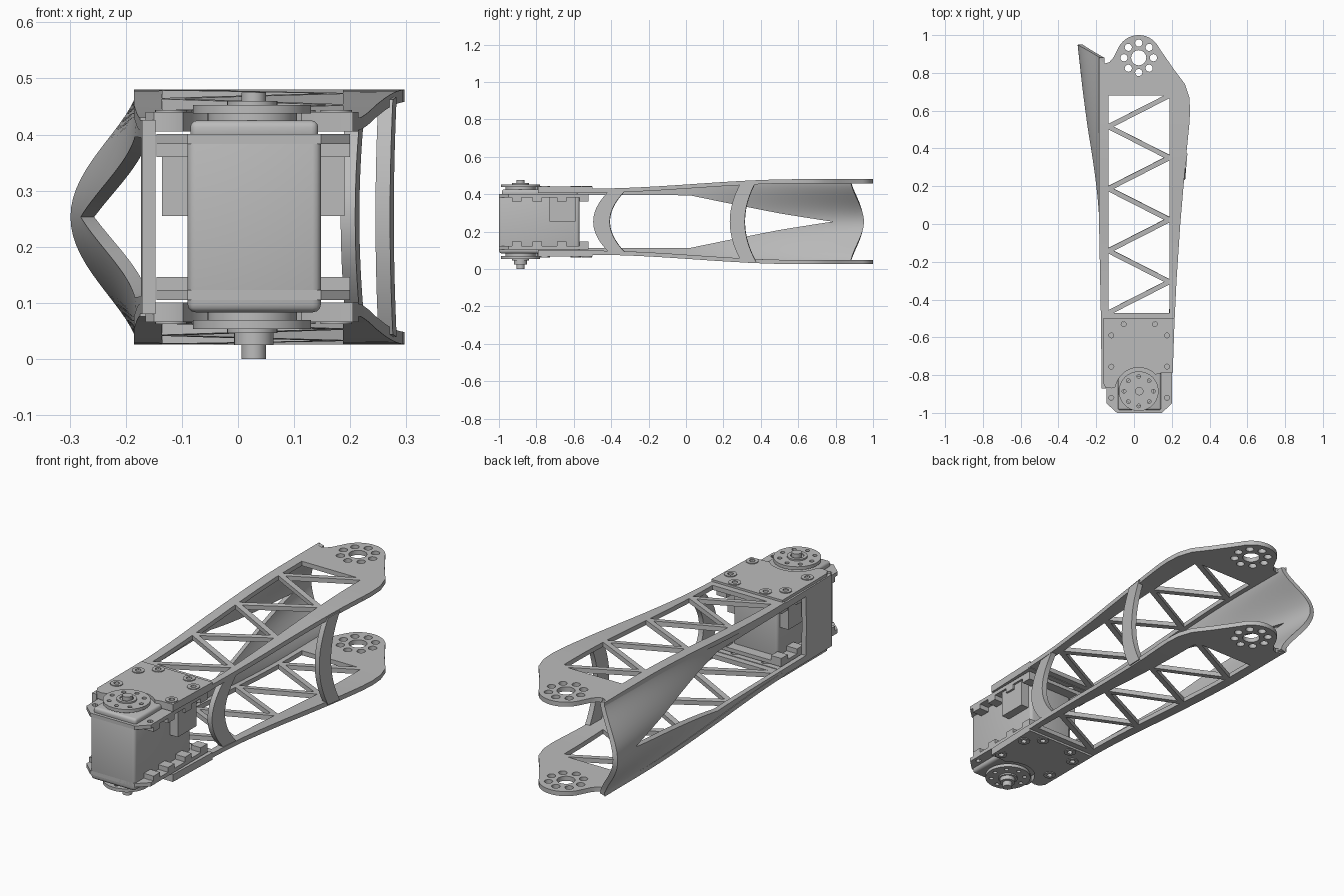
import bpy, bmesh
from math import sin, cos, pi, radians

if "Cube" in bpy.data.objects:
    bpy.data.objects.remove(bpy.data.objects["Cube"])

GREY = (0.5, 0.5, 0.5, 1)
grey = bpy.data.materials.new("light_grey")
grey.use_nodes = True
grey.diffuse_color = GREY
grey.node_tree.nodes["Principled BSDF"].inputs["Base Color"].default_value = GREY

MID = 0.253             # height of the mirror plane
AX, AY = 0.025, 0.885   # pivot axes sit at (AX, +AY) and (AX, -AY)
parts = []


def finish(name, bm, thick=0, bevel=0):
    """Turn a bmesh into an object, with its modifiers baked in."""
    bmesh.ops.recalc_face_normals(bm, faces=bm.faces)
    me = bpy.data.meshes.new(name)
    bm.to_mesh(me)
    bm.free()
    ob = bpy.data.objects.new(name, me)
    bpy.context.collection.objects.link(ob)
    if thick:
        mod = ob.modifiers.new("thickness", "SOLIDIFY")
        mod.thickness, mod.offset = thick, 0
    if bevel:
        mod = ob.modifiers.new("rounding", "BEVEL")
        mod.width, mod.segments = bevel, 3
    dg = bpy.context.evaluated_depsgraph_get()
    baked = bpy.data.meshes.new_from_object(ob.evaluated_get(dg))
    ob.modifiers.clear()
    ob.data = baked
    baked.materials.clear()
    baked.materials.append(grey)
    parts.append(ob)
    return ob


def box(name, x0, x1, y0, y1, z0, z1, bevel=0):
    bm = bmesh.new()
    bmesh.ops.create_cube(bm, size=1)
    for v in bm.verts:
        v.co = [a + (c + 0.5) * (b - a) for c, a, b in
                zip(v.co, (x0, y0, z0), (x1, y1, z1))]
    return finish(name, bm, bevel=bevel)


def arc(cx, cy, r, a0=0, a1=360, n=24):
    full = a1 - a0 == 360
    steps = n if full else n - 1
    angles = [radians(a0 + (a1 - a0) * i / steps) for i in range(n)]
    return [(cx + r * cos(a), cy + r * sin(a)) for a in angles]


def ring_of_holes(cx, cy, r, hole):
    return [arc(cx + r * cos(i * pi / 4), cy + r * sin(i * pi / 4), hole, n=16) for i in range(8)]


def plate(name, loops, centre_z, thick, cuts=()):
    """Outline with holes, bent to the height centre_z(y), then thickened."""
    cu = bpy.data.curves.new(name, "CURVE")
    cu.dimensions, cu.fill_mode = "2D", "BOTH"
    for loop in loops:
        sp = cu.splines.new("POLY")
        sp.points.add(len(loop) - 1)
        for p, (x, y) in zip(sp.points, loop):
            p.co = (x, y, 0, 1)
        sp.use_cyclic_u = True
    tmp = bpy.data.objects.new(name + "_outline", cu)
    bpy.context.collection.objects.link(tmp)
    me = bpy.data.meshes.new_from_object(tmp.evaluated_get(bpy.context.evaluated_depsgraph_get()))
    bpy.data.objects.remove(tmp)
    bm = bmesh.new()
    bm.from_mesh(me)
    bmesh.ops.remove_doubles(bm, verts=bm.verts, dist=1e-5)
    for y in cuts:
        bmesh.ops.bisect_plane(bm, geom=bm.verts[:] + bm.edges[:] + bm.faces[:],
                               plane_co=(0, y, 0), plane_no=(0, 1, 0))
    for v in bm.verts:
        v.co.z = centre_z(v.co.y)
    return finish(name, bm, thick=thick)


def strip(name, rows, thick):
    """Surface through rows of points; rows is a list of grids."""
    bm = bmesh.new()
    for grid in rows:
        vs = [[bm.verts.new(p) for p in row] for row in grid]
        for a, b in zip(vs, vs[1:]):
            for i in range(len(a) - 1):
                bm.faces.new((a[i], a[i + 1], b[i + 1], b[i]))
    bmesh.ops.remove_doubles(bm, verts=bm.verts, dist=1e-4)
    return finish(name, bm, thick=thick)


def top_z(y):
    u = min(max((y + 0.5) / 1.1, 0), 1)
    return 0.43 + 0.05 * u * u * (3 - 2 * u)


# Truss plates: outline, triangular windows and pivot holes
outline = [(-.175, -.51), (.215, -.51), (.225, -.3), (.245, 0), (.262, .2), (.28, .4),
           (.293, .53), (.297, .6), (.293, .67), (.27, .74), (.21, .82)]
outline += arc(AX, AY - .005, .12, 25, 155, 20)
outline += [(-.11, .88), (-.13, .857), (-.15, .85), (-.167, .858), (-.185, .885), (-.185, 0)]
LX, RX, TOP, BOT = -.135, .187, .68, -.47
pitch = (TOP - BOT) / 7
nodes = [(LX if i % 2 else RX, TOP - i * pitch) for i in range(8)]
DY, DX = .0146, .028
windows = [[(LX, TOP), (RX - DX, TOP), (LX, nodes[1][1] + DY)],
           [(RX, BOT), (LX + DX, BOT), (RX, nodes[6][1] - DY)]]
for a, b, c in zip(nodes, nodes[1:], nodes[2:]):
    inward = DX if b[0] == LX else -DX
    windows.append([(a[0], a[1] - DY), (b[0] + inward, b[1]), (c[0], c[1] + DY)])
pivot_holes = [arc(AX, AY - .005, .04)] + ring_of_holes(AX, AY - .005, .078, .019)
T = .022
stations = [-.45 + .07 * i for i in range(16)]

# Mounting plates around the actuator
mount = [(-.165, -.5), (.215, -.5), (.205, -.79), (.14, -.79)]
mount += arc(AX, -AY, .125, 45, 170, 16) + [(-.12, -.87), (-.15, -.865), (-.165, -.84)]
bolts = [(-.12, -.59), (-.055, -.53), (.11, -.53), (.175, -.59), (.175, -.755), (-.12, -.755)]
bolt_holes = [arc(x, y, .018, n=16) for x, y in bolts]

# Output discs
disc = [arc(AX, -AY, .105, n=40)] + ring_of_holes(AX, -AY, .078, .01)

for side, s in (("upper", 1), ("lower", -1)):
    def mirror(z, s=s):
        return MID + s * (z - MID)

    plate(side + "_truss_plate", [outline] + windows + pivot_holes,
          lambda y: mirror(top_z(y) - T / 2), T, stations)
    plate(side + "_mount_plate", [mount] + bolt_holes, lambda y: mirror(.4225), .035)
    plate(side + "_output_disc", disc, lambda y: mirror(.445), .016)
    for x, y in bolts:
        plate(side + "_bolt_washer", [arc(x, y, .028, n=20), arc(x, y, .013, n=12)],
              lambda y: mirror(.441), .006)
    plate(side + "_pedestal", [arc(AX, -AY, .08, n=32)], lambda y: mirror(.428), .022)
    plate(side + "_hub_ring", [arc(AX, -AY, .045), arc(AX, -AY, .03)],
          lambda y: mirror(.455), .01)
    # Chamfered case flange with clip teeth
    flange = [(-.09, -1), (.148, -1), (.2, -.95), (.2, -.52), (-.145, -.52), (-.145, -.95)]
    flange_holes = [arc(x, -.92, .013, n=12) for x in (-.12, .175)]
    plate(side + "_case_flange", [flange] + flange_holes, lambda y: mirror(.392), .018)
    for x0, x1 in ((-.145, -.09), (.148, .2)):
        for y in (-.93, -.82, -.69, -.57):
            z0, z1 = sorted((mirror(.36), mirror(.385)))
            box(side + "_clip_tooth", x0, x1, y, y + .05, z0, z1)

# Shafts
plate("upper_shaft", [arc(AX + .003, -AY, .022)], lambda y: .46, .03)
plate("lower_shaft_collar", [arc(AX + .003, -AY, .035)], lambda y: .04, .03)
plate("lower_shaft", [arc(AX + .003, -AY, .022)], lambda y: .015, .03)

# Actuator case and connector block
box("actuator_case", -.09, .148, -1, -.57, .083, .4, .015)
box("upper_case_cap", -.085, .143, -.985, -.58, .39, .425, .012)
box("connector_block", -.135, .19, -.73, -.59, .255, .388)

# Flared side shell with a pointed opening
W = .024


def shell_point(v, z):
    u = abs(z - MID) / (top_z(v) - MID)
    s = max(cos(min(u, 1) * pi / 2), 0) ** 1.6
    bulge = .12 * (max(v + .15, 0) / 1.04) ** 1.15
    base = -.18 + .01 * min(max(-v, 0), 1)
    flare = .07 * s * max((v - .5) / .38, 0)
    return (base - bulge * s + W / 2, v + flare, z)


def opening_z(v):
    if v < -.67 or v > .74:
        return MID
    return .395 - (.395 - MID) * max(v - .02, 0) / .72


rows = [-.87, -.671, -.669, -.5, -.3, -.1] + [.02 + .036 * i for i in range(21)]
rows += [.775, .81, .845, .88]
halves = []
for s in (1, -1):
    grid = []
    for v in rows:
        lo, hi = opening_z(v), top_z(v) - .004
        zs = [lo + (hi - lo) * j / 14 for j in range(15)]
        grid.append([shell_point(v, z)[:2] + (MID + s * (z - MID),) for z in zs])
    halves.append(grid)
strip("side_shell", halves, W)

# Bowed ribs joining the two plates
for name, y0, bend, width in (("front_rib", -.495, .09, .088), ("rear_rib", .235, .06, .08)):
    grid = []
    for i in range(25):
        u = i / 12 - 1
        ys = [y0 + bend * u * u + width * k / 4 for k in range(5)]
        grid.append([(.238 + .085 * y, y, MID + u * (top_z(y) - .008 - MID)) for y in ys])
    strip(name, [grid], .026)

# Smooth curved faces, keep edges sharp
bpy.ops.object.select_all(action="DESELECT")
for ob in parts:
    ob.select_set(True)
bpy.context.view_layer.objects.active = parts[0]
bpy.ops.object.shade_smooth_by_angle(angle=radians(30))
